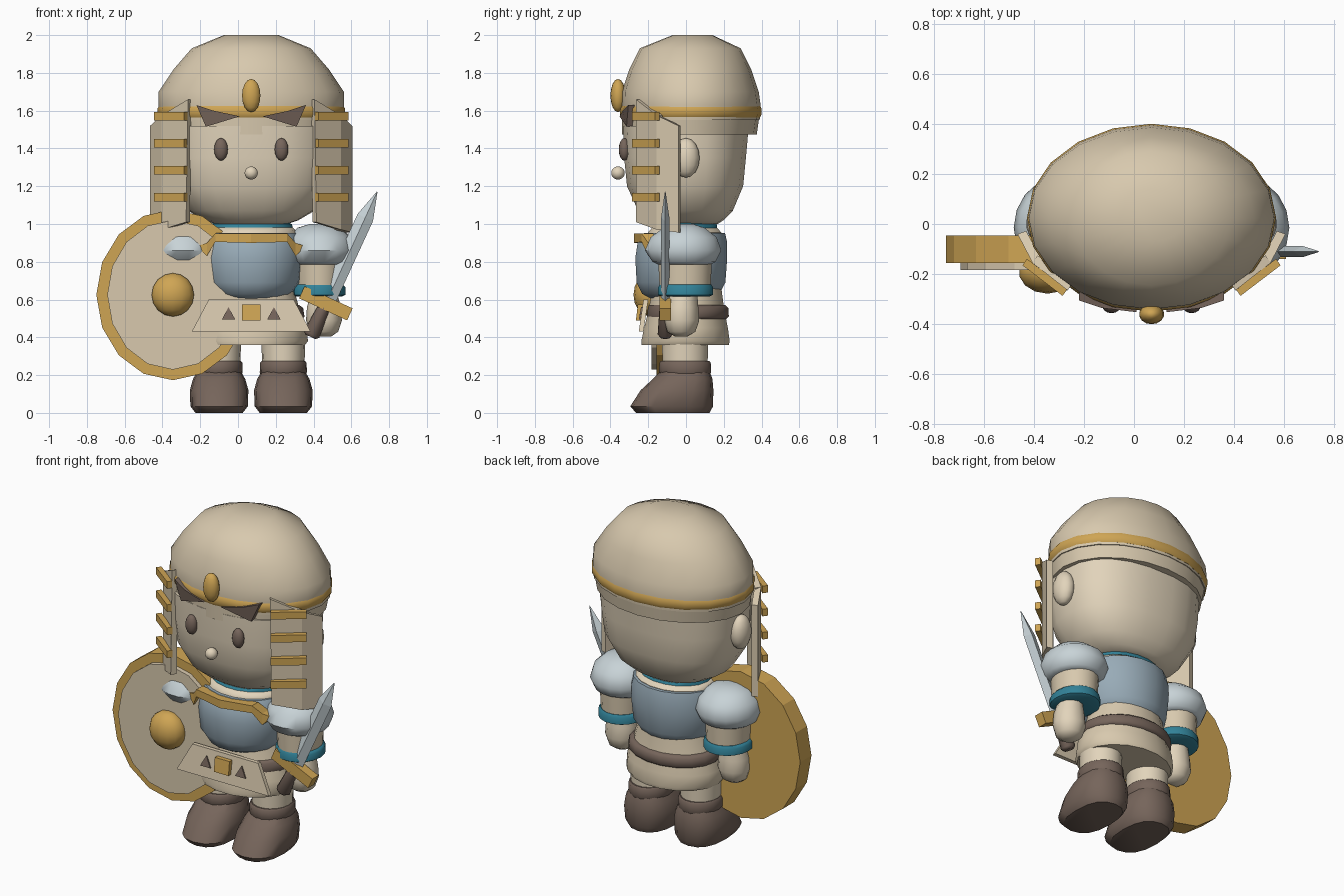
import bpy, bmesh, math
from mathutils import Vector

CX = 0.07  # body centre line


def mat(name, r, g, b):
    m = bpy.data.materials.new(name)
    lin = [((c / 255 + 0.055) / 1.055) ** 2.4 for c in (r, g, b)]
    m.diffuse_color = (*lin, 1)
    return m


SKIN = mat("skin", 226, 212, 187)
CLOTH = mat("beige cloth", 216, 201, 174)
GOLD = mat("gold", 207, 165, 84)
BROWN = mat("dark brown", 118, 101, 91)
TEAL = mat("teal", 50, 130, 152)
STEEL = mat("blue steel", 152, 171, 183)
SILVER = mat("silver", 200, 211, 215)


def finish(name, bm, m, smooth):
    bmesh.ops.recalc_face_normals(bm, faces=bm.faces)
    me = bpy.data.meshes.new(name)
    bm.to_mesh(me)
    bm.free()
    me.materials.append(m)
    ob = bpy.data.objects.new(name, me)
    bpy.context.collection.objects.link(ob)
    ob["smooth"] = smooth
    return ob


def loft(name, m, rings, cx=CX, n=18, e=2.0, smooth=True):
    """Stack of oval rings (z, half width, y front, y back)."""
    bm = bmesh.new()
    rows = []
    for z, rx, y0, y1 in rings:
        row = []
        for i in range(n):
            a = 2 * math.pi * i / n
            c, s = math.cos(a), math.sin(a)
            px = math.copysign(abs(c) ** (2 / e), c)
            py = math.copysign(abs(s) ** (2 / e), s)
            row.append(bm.verts.new((cx + rx * px, (y0 + y1) / 2 + (y1 - y0) / 2 * py, z)))
        rows.append(row)
    for a, b in zip(rows, rows[1:]):
        for i in range(n):
            j = (i + 1) % n
            bm.faces.new((a[i], a[j], b[j], b[i]))
    bm.faces.new(rows[0])
    bm.faces.new(rows[-1])
    return finish(name, bm, m, smooth)


def ball(name, m, loc, size, u=14, v=8):
    bm = bmesh.new()
    bmesh.ops.create_uvsphere(bm, u_segments=u, v_segments=v, radius=1)
    for p in bm.verts:
        p.co = Vector(loc) + Vector(size) * p.co
    return finish(name, bm, m, True)


def prism(name, m, pts, vec):
    """Polygon pushed along a vector."""
    bm = bmesh.new()
    a = [bm.verts.new(p) for p in pts]
    b = [bm.verts.new(Vector(p) + Vector(vec)) for p in pts]
    bm.faces.new(a)
    bm.faces.new(b)
    for i in range(len(a)):
        j = (i + 1) % len(a)
        bm.faces.new((a[i], a[j], b[j], b[i]))
    return finish(name, bm, m, False)


# Head and face
loft("head", SKIN, [(1.0, .19, -.17, .17), (1.02, .25, -.2, .2), (1.07, .335, -.255, .25),
                    (1.2, .415, -.315, .305), (1.35, .435, -.33, .32), (1.52, .44, -.335, .335)], n=22, e=2.4)
ball("nose", SKIN, (CX, -.36, 1.27), (.036, .036, .035))

# Helmet
loft("helmet_dome", CLOTH, [(1.55, .485, -.34, .39), (1.63, .492, -.342, .395), (1.7, .49, -.34, .385),
                            (1.82, .41, -.3, .345), (1.93, .315, -.245, .29), (2.0, .145, -.07, .14)], n=20)
loft("helmet_rim", CLOTH, [(1.475, .465, -.338, .375), (1.57, .482, -.34, .388)], n=20)
loft("helmet_band", GOLD, [(1.565, .485, -.342, .392), (1.58, .495, -.35, .4),
                           (1.61, .497, -.35, .4), (1.625, .488, -.342, .394)], n=20)
ball("helmet_jewel", GOLD, (CX, -.36, 1.68), (.05, .04, .088))

for s, side in ((-1, "left"), (1, "right")):
    def X(d):
        return CX + s * d

    # Eyes, ears, brow plates
    ball(side + "_eye", BROWN, (X(.16), -.326, 1.395), (.037, .03, .06))
    ball(side + "_ear", SKIN, (X(.445), 0, 1.35), (.055, .072, .105))
    prism(side + "_brow", BROWN, [(X(.29), -.305, 1.63), (X(.24), -.315, 1.515),
                                  (X(.06), -.352, 1.57), (X(.2), -.335, 1.6)], (0, .06, 0))

    # Bent cheek flap with gold bars
    A, B, C = (.335, -.265), (.475, -.155), (.535, -.04)
    prism(side + "_flap_front", CLOTH, [(X(A[0]), A[1], 1.66), (X(B[0]), B[1], 1.575),
                                        (X(B[0]), B[1], .97), (X(A[0] + .01), A[1], 1.01)], (-.02 * s, .03, 0))
    prism(side + "_flap_side", CLOTH, [(X(B[0]), B[1], 1.575), (X(C[0]), C[1], 1.52),
                                       (X(C[0]), C[1], .955), (X(B[0]), B[1], .97)], (-.035 * s, .012, 0))
    for k in range(4):
        z = 1.57 - .143 * k
        prism(side + "_flap_bar", GOLD, [(X(.355), -.287, z - .022), (X(.515), -.165, z - .022),
                                         (X(.515), -.165, z + .022), (X(.355), -.287, z + .022)],
              (-.018 * s, .026, 0))

    # Arm
    c = X(.36)
    loft(side + "_shoulder", SILVER, [(.785, .14, -.15, .13), (.8, .165, -.18, .16), (.86, .19, -.22, .19),
                                      (.93, .17, -.19, .165), (.98, .115, -.12, .1), (1.0, .05, -.05, .04)], c)
    loft(side + "_sleeve", CLOTH, [(.62, .12, -.14, .13), (.82, .13, -.15, .14)], c)
    loft(side + "_cuff", TEAL, [(.615, .12, -.135, .125), (.625, .138, -.15, .145),
                                (.665, .138, -.15, .145), (.68, .125, -.14, .135)], c)
    loft(side + "_hand", SKIN, [(.405, .04, -.06, .01), (.43, .075, -.1, .05), (.49, .095, -.115, .07),
                                (.56, .09, -.11, .065), (.63, .07, -.09, .06)], X(.385), 12)

    # Leg and boot
    c = X(.17)
    loft(side + "_leg", SKIN, [(.2, .11, -.125, .115), (.42, .118, -.13, .12)], c)
    loft(side + "_boot", BROWN, [(0, .125, -.265, .125), (.035, .152, -.295, .143), (.12, .155, -.24, .145),
                                 (.18, .138, -.175, .14), (.22, .115, -.135, .125)], c, 16, 2.4)
    loft(side + "_boot_cuff", BROWN, [(.2, .118, -.135, .128), (.215, .125, -.145, .135),
                                      (.265, .123, -.143, .133), (.275, .115, -.135, .125)], c)

    # Gold collar across the chest, one half
    cols = [(0, -.275, .95, .9), (.19, -.235, .95, .905), (.235, -.2, .9, .83), (.28, -.18, .885, .875)]
    for p, q in zip(cols, cols[1:]):
        prism(side + "_collar_trim", GOLD, [(X(p[0]), p[1], p[2]), (X(q[0]), q[1], q[2]),
                                            (X(q[0]), q[1], q[3]), (X(p[0]), p[1], p[3])], (0, .06, 0))
    # Dark triangles on the apron
    prism(side + "_apron_triangle", BROWN, [(X(.085), -.25, .495), (X(.155), -.25, .495), (X(.12), -.238, .56)],
          (0, .008, 0))

# Torso
loft("neck_collar", TEAL, [(.96, .225, -.18, .17), (1.0, .215, -.17, .165), (1.01, .19, -.15, .15)])
loft("undershirt", SKIN, [(.6, .21, -.19, .18), (.9, .24, -.21, .18), (.955, .245, -.205, .19), (.982, .22, -.18, .165)])
loft("breastplate", STEEL, [(.595, .14, -.17, .11), (.63, .21, -.235, .18), (.69, .262, -.265, .212),
                            (.82, .276, -.272, .222), (.9, .272, -.26, .222), (.952, .255, -.225, .21)])

# Tunic, belt, apron
loft("tunic_skirt", CLOTH, [(.36, .285, -.238, .23), (.38, .3, -.24, .235), (.45, .295, -.225, .225),
                            (.55, .255, -.2, .205), (.66, .225, -.18, .19)])
loft("belt", BROWN, [(.495, .27, -.205, .215), (.51, .282, -.21, .23), (.555, .275, -.205, .228), (.57, .255, -.2, .212)])
prism("apron", CLOTH, [(CX - .225, -.225, .6), (CX + .225, -.225, .6),
                       (CX + .315, -.25, .43), (CX - .315, -.25, .43)], (0, .025, 0))
prism("buckle", GOLD, [(CX - .05, -.265, .49), (CX + .05, -.265, .49),
                       (CX + .05, -.255, .575), (CX - .05, -.255, .575)], (0, .04, 0))


# Shield
def oval(rx, rz, y, n=16):
    return [(-.345 + rx * math.cos(2 * math.pi * i / n), y, .625 + rz * math.sin(2 * math.pi * i / n)) for i in range(n)]


prism("shield_rim", GOLD, oval(.405, .452, -.155), (0, .11, 0))
prism("shield_face", CLOTH, oval(.347, .396, -.183), (0, .05, 0))
ball("shield_boss", GOLD, (-.345, -.19, .625), (.115, .088, .115))

# Sword, built upright then tilted into the hand
sword = [loft("sword_grip", BROWN, [(-.195, .03, -.03, .03), (-.18, .045, -.04, .04), (-.02, .032, -.03, .03)], 0, 8),
         prism("sword_guard", GOLD, [(-.14, -.03, -.035), (.14, -.03, -.035), (.14, -.03, .035), (-.14, -.03, .035)],
               (0, .06, 0)),
         loft("sword_blade", SILVER, [(.02, .045, -.022, .022), (.5, .045, -.022, .022), (.65, .002, -.002, .002)],
              0, 4, smooth=False)]
for ob in sword:
    ob.location = (.465, -.11, .58)
    ob.rotation_euler = (0, math.radians(24.7), 0)

# Smooth shading on round parts
bpy.ops.object.select_all(action='DESELECT')
for ob in bpy.context.collection.objects:
    if ob["smooth"]:
        ob.select_set(True)
        bpy.context.view_layer.objects.active = ob
bpy.ops.object.shade_smooth_by_angle(angle=math.radians(50))
